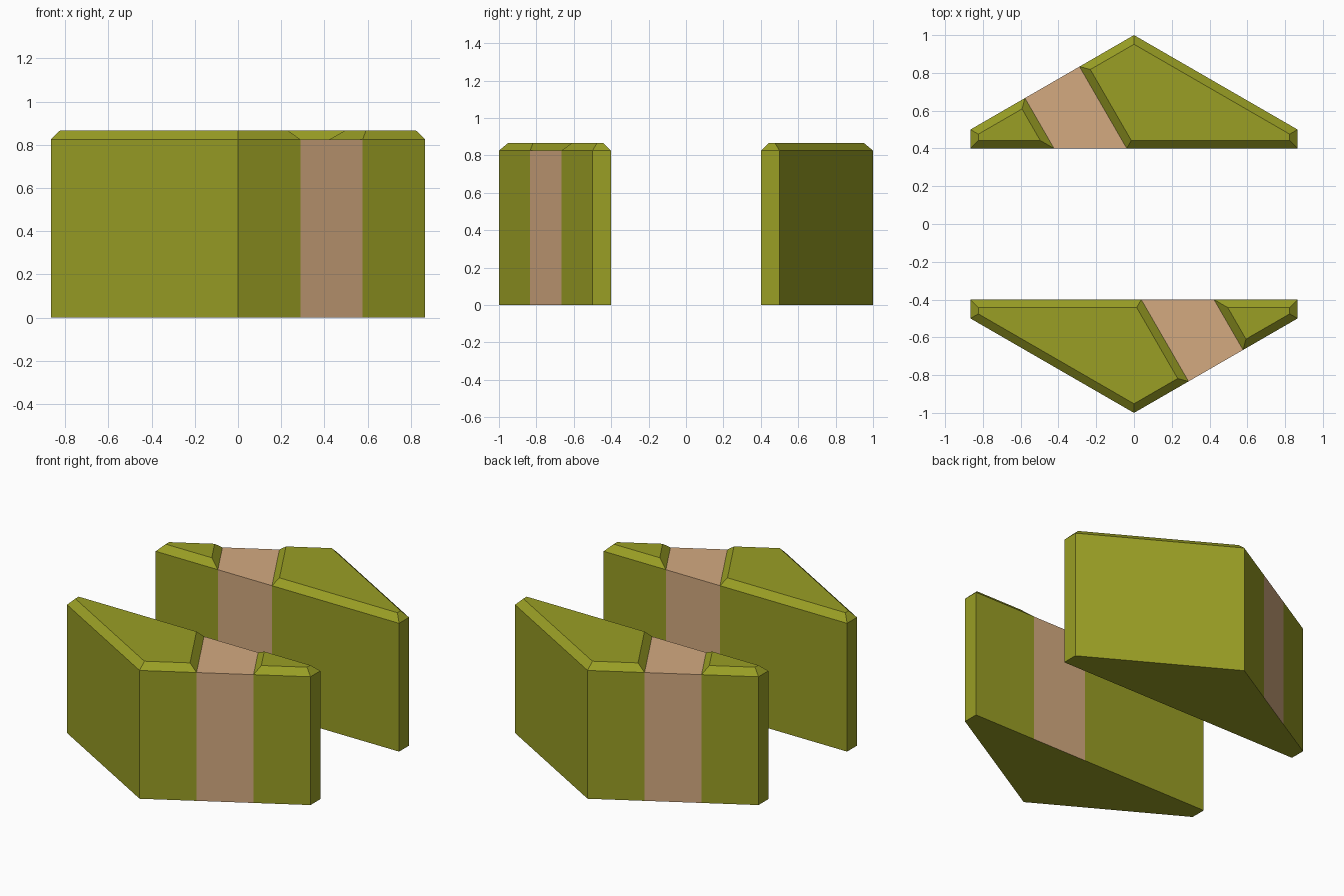
import bpy, bmesh, math
from mathutils import Vector

if "Cube" in bpy.data.objects:
    bpy.data.objects.remove(bpy.data.objects["Cube"])

RIM, TOP, INSET = 0.825, 0.866, 0.042
W = math.sqrt(3) / 2      # half width of the hexagon
INNER = -0.4              # inner bank line of each half


def material(name, rgb):
    m = bpy.data.materials.new(name)
    m.diffuse_color = (*rgb, 1)
    m.use_nodes = True
    m.node_tree.nodes["Principled BSDF"].inputs["Base Color"].default_value = m.diffuse_color
    return m


grass = material("olive grass", (0.319, 0.342, 0.018))
dirt = material("tan path", (0.658, 0.402, 0.216))


def inset(pts, d):
    """Move every side of a counter-clockwise outline inward by d."""
    out = []
    for i, p in enumerate(pts):
        a = (p - pts[i - 1]).normalized()
        b = (pts[(i + 1) % len(pts)] - p).normalized()
        na, nb = Vector((-a.y, a.x)), Vector((-b.y, b.x))
        out.append(p + (na + nb) * d / (1 + na.dot(nb)))
    return out


def block(name, outline, mat, hidden, turn, chamfer):
    """Prism with optional chamfered top; hidden sides join a neighbour."""
    pts = [Vector(p) for p in outline]
    n = len(pts)
    bm = bmesh.new()

    def ring(ps, z):
        return [bm.verts.new((p.x, p.y, z)) for p in ps]

    low, rim = ring(pts, 0), ring(pts, RIM)
    under = bm.faces.new(low[::-1])
    under.material_index = 1          # underside is always grass coloured
    top = ring(inset(pts, INSET), TOP) if chamfer else rim
    bm.faces.new(top)
    for i in range(n):
        j = (i + 1) % n
        if i not in hidden:
            bm.faces.new((low[i], low[j], rim[j], rim[i]))
        if chamfer:
            bm.faces.new((rim[i], rim[j], top[j], top[i]))
    me = bpy.data.meshes.new(name)
    bm.to_mesh(me)
    bm.free()
    me.materials.append(mat)
    me.materials.append(grass)
    ob = bpy.data.objects.new(name, me)
    ob.rotation_euler.z = turn
    bpy.context.collection.objects.link(ob)


# path corners: a third and two thirds along the outer side, running square to it
a, b = (W / 3, -5 / 6), (2 * W / 3, -2 / 3)
slope = -math.tan(math.radians(30))
c = (b[0] + (INNER - b[1]) * slope, INNER)
d = (a[0] + (INNER - a[1]) * slope, INNER)

# the back half is the front half turned by 180 degrees
for side, turn in (("front", 0), ("back", math.pi)):
    block(side + "_large_bank", [(-W, INNER), (-W, -0.5), (0, -1), a, d],
          grass, {3}, turn, True)
    block(side + "_path", [a, b, c, d], dirt, {1, 3}, turn, False)
    block(side + "_small_bank", [b, (W, -0.5), (W, INNER), c],
          grass, {3}, turn, True)
